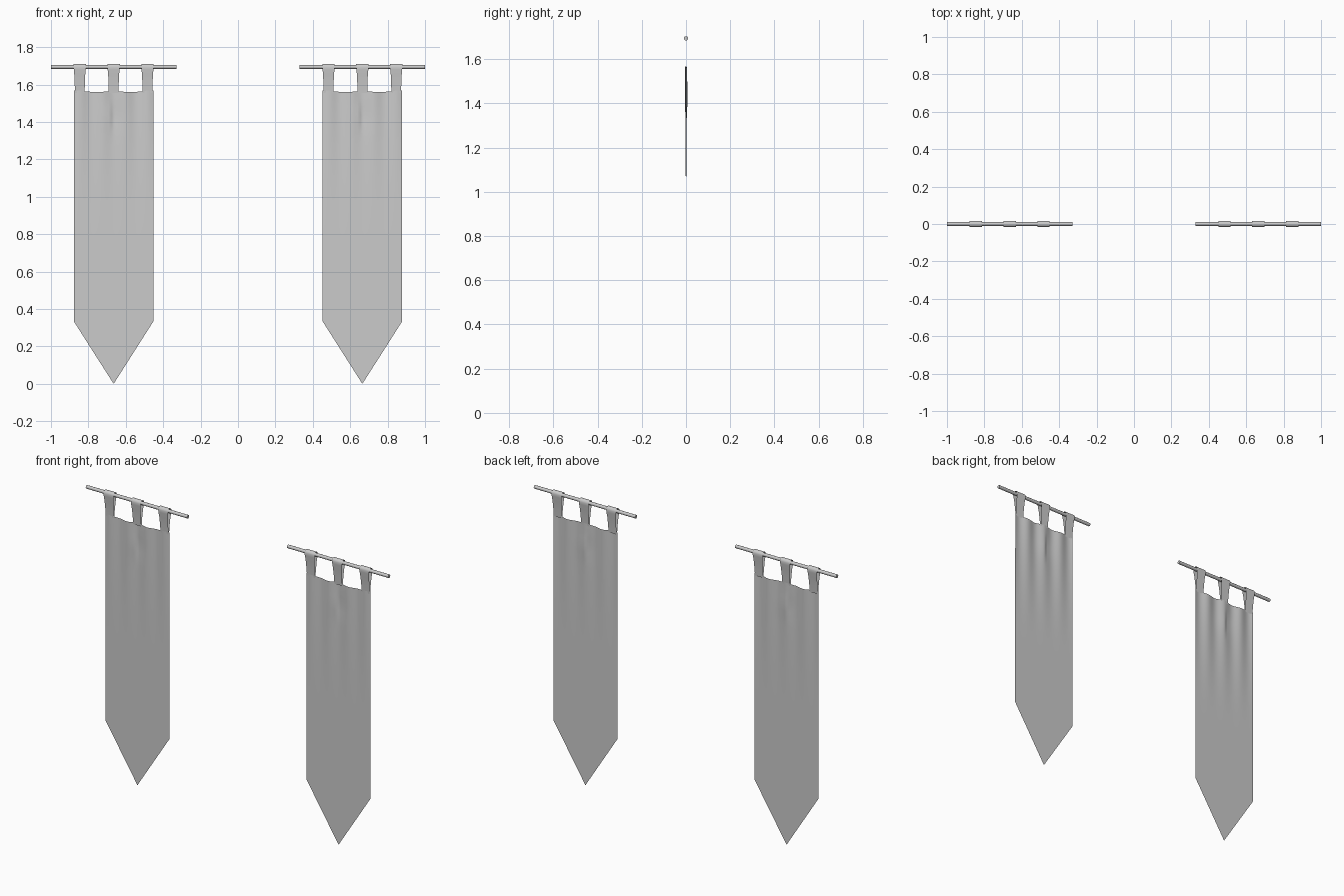
import bpy, bmesh, math

if "Cube" in bpy.data.objects:
    bpy.data.objects.remove(bpy.data.objects["Cube"])

ROD_Z = 1.694
TABS = (-0.181, 0.0, 0.181)


def make_object(name, bm, x):
    me = bpy.data.meshes.new(name)
    bm.to_mesh(me)
    bm.free()
    ob = bpy.data.objects.new(name, me)
    ob.location.x = x
    bpy.context.collection.objects.link(ob)
    for p in me.polygons:
        p.use_smooth = True
    return ob


def grid(bm, rows):
    vs = [[bm.verts.new(c) for c in row] for row in rows]
    for a, b in zip(vs, vs[1:]):
        for i in range(len(a) - 1):
            bm.faces.new((a[i], b[i], b[i + 1], a[i + 1]))


def cloth_point(u, t):
    # wavy top edge, pointed bottom edge
    sag = math.sin(math.pi * abs(u) / 0.181) if abs(u) < 0.181 else 0
    top = 1.568 - 0.008 * sag
    bottom = 0.333 * abs(u) / 0.212
    z = top + (bottom - top) * t
    # folds fade out downwards, with one sharp pleat near the middle
    fade = max(0.0, (z - 0.75) / 0.81) ** 1.6
    y = 0.005 * fade * math.cos(u * math.tau / 0.12)
    y += 0.004 * math.tanh((u + 0.010) / 0.003) * math.exp(-((z - 1.43) / 0.06) ** 2) * math.exp(-(u / 0.05) ** 2)
    return (u, y, z)


def banner(x, side):
    # hanging cloth
    bm = bmesh.new()
    nx, nz = 48, 36
    grid(bm, [[cloth_point(0.212 * (2 * i / nx - 1), j / nz) for i in range(nx + 1)]
              for j in range(nz + 1)])
    make_object(side + "_cloth", bm, x)

    # loops over the rod, narrowing towards the cloth: (y, z, half width)
    half = [(0.003, 1.555, 0.026), (0.006, 1.60, 0.027), (0.011, 1.65, 0.029),
            (0.015, 1.68, 0.032), (0.016, 1.694, 0.033), (0.013, 1.704, 0.033),
            (0.006, 1.709, 0.033)]
    profile = [(-y, z, w) for y, z, w in half] + half[::-1]
    bm = bmesh.new()
    for c in TABS:
        grid(bm, [[(c - w, y, z), (c, y, z), (c + w, y, z)] for y, z, w in profile])
    make_object(side + "_loops", bm, x)

    # rod
    bpy.ops.mesh.primitive_cylinder_add(vertices=12, radius=0.01, depth=0.67,
                                        location=(x, 0, ROD_Z), rotation=(0, math.pi / 2, 0))
    rod = bpy.context.object
    rod.name = side + "_rod"
    bpy.ops.object.shade_smooth_by_angle(angle=math.radians(40))


for x, side in ((-0.665, "left"), (0.665, "right")):
    banner(x, side)
